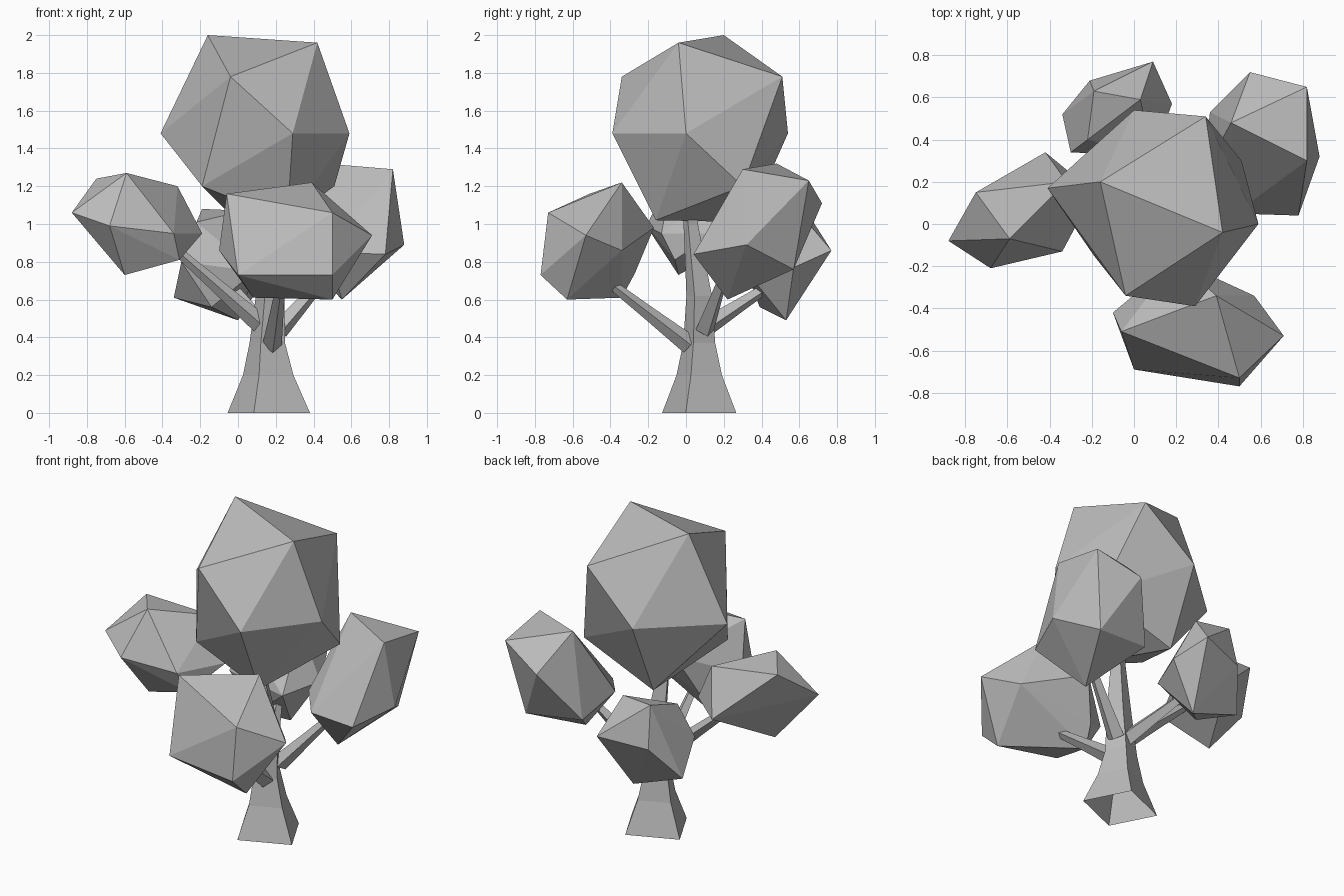
import bpy
import bmesh
import math
from mathutils import Vector

default_cube = bpy.data.objects.get("Cube")
if default_cube:
    bpy.data.objects.remove(default_cube, do_unlink=True)

grey = bpy.data.materials.new("plain_grey")
grey.use_nodes = True
colour = (0.5, 0.5, 0.5, 1)
grey.diffuse_color = colour
grey.node_tree.nodes["Principled BSDF"].inputs["Base Color"].default_value = colour


def finish(name, bm):
    """Turn a bmesh into a flat shaded object."""
    mesh = bpy.data.meshes.new(name)
    bm.to_mesh(mesh)
    bm.free()
    mesh.materials.append(grey)
    obj = bpy.data.objects.new(name, mesh)
    bpy.context.collection.objects.link(obj)
    return obj


def foliage(name, corners):
    """Faceted clump of leaves: the hull of a few corners, in hundredths."""
    bm = bmesh.new()
    for corner in corners:
        bm.verts.new(Vector(corner) / 100)
    hull = bmesh.ops.convex_hull(bm, input=bm.verts)
    loose = {v for v in hull["geom_interior"] if isinstance(v, bmesh.types.BMVert)}
    bmesh.ops.delete(bm, geom=list(loose), context="VERTS")
    bmesh.ops.recalc_face_normals(bm, faces=bm.faces)
    return finish(name, bm)


def loft(name, rings):
    """Skin a list of equal vertex rings, open at the foot and capped at the tip."""
    bm = bmesh.new()
    loops = [[bm.verts.new(point) for point in ring] for ring in rings]
    for low, high in zip(loops, loops[1:]):
        count = len(low)
        for i in range(count):
            j = (i + 1) % count
            bm.faces.new((low[i], low[j], high[j], high[i]))
    bm.faces.new(loops[-1])
    return finish(name, bm)


def square_ring(centre, side, up, turn=0):
    ring = []
    for i in range(4):
        angle = turn + i * math.pi / 2
        ring.append(Vector(centre) + side * math.cos(angle) + up * math.sin(angle))
    return ring


def branch(name, start, end, thick=0.052, thin=0.024):
    start, end = Vector(start), Vector(end)
    along = (end - start).normalized()
    side = along.cross(Vector((0, 0, 1))).normalized()
    up = side.cross(along)
    rings = []
    for step, radius in ((0, thick), (0.5, thick * 0.7), (1, thin)):
        rings.append(square_ring(start.lerp(end, step), side * radius, up * radius))
    return loft(name, rings)


# Trunk: four sided, flared at the foot, thin at the top (x, y, z, radius)
trunk_profile = [(0.163, 0.07, 0, 0.232), (0.16, 0.07, 0.2, 0.142),
                 (0.155, 0.07, 0.37, 0.1), (0.17, 0.07, 0.62, 0.08),
                 (0.14, 0.025, 1.0, 0.045), (0.13, 0.025, 1.25, 0.04)]
loft("trunk", [square_ring((x, y, z), Vector((radius, 0, 0)), Vector((0, radius * 0.9, 0)),
                           math.radians(-20))
               for x, y, z, radius in trunk_profile])

# Branches, one into each lower clump
branch("right_branch", (0.12, 0.07, 0.47), (-0.36, 0.05, 0.89))
branch("front_branch", (0.18, 0.02, 0.36), (0.23, -0.42, 0.7))
branch("left_branch", (0.22, 0.1, 0.44), (0.52, 0.22, 0.78))
branch("back_branch", (0.15, 0.1, 0.45), (-0.04, 0.47, 0.69))

# Crown
foliage("crown_foliage", [
    (-16, 20, 200), (42, -4, 196), (-4, -34, 178), (34, 51, 178), (-41, 17, 148),
    (29, -39, 148), (59, 0, 148), (0, 54, 148), (51, 30, 120), (-19, -15, 120),
    (26, -16, 102), (0, 33, 101)])

# Lower clumps
foliage("right_foliage", [
    (-88, -8, 106), (-75, 15, 124), (-59, -7, 127), (-32, 20, 120), (-68, -21, 99),
    (-34, -13, 95), (-42, 34, 94), (-60, -4, 73), (-31, -6, 81), (-19, 15, 95)])
foliage("front_foliage", [
    (39, -34, 122), (50, -73, 106), (71, -53, 94), (50, -77, 73), (-6, -51, 116),
    (0, -69, 73), (-10, -42, 86), (57, -34, 86), (50, -63, 60), (8, -34, 61),
    (20, -17, 98), (10, -27, 74)])
foliage("left_foliage", [
    (82, 30, 129), (46, 48, 132), (82, 65, 123), (55, 72, 111), (88, 32, 89),
    (78, 4, 84), (73, 57, 76), (55, 22, 60), (48, 5, 85), (36, 53, 80), (33, 24, 88)])
foliage("back_foliage", [
    (-19, 63, 108), (9, 77, 86), (-34, 52, 61), (-21, 68, 82), (-30, 34, 80),
    (3, 59, 107), (-22, 40, 101), (0, 53, 49), (-14, 39, 56), (18, 57, 77), (9, 32, 75)])
